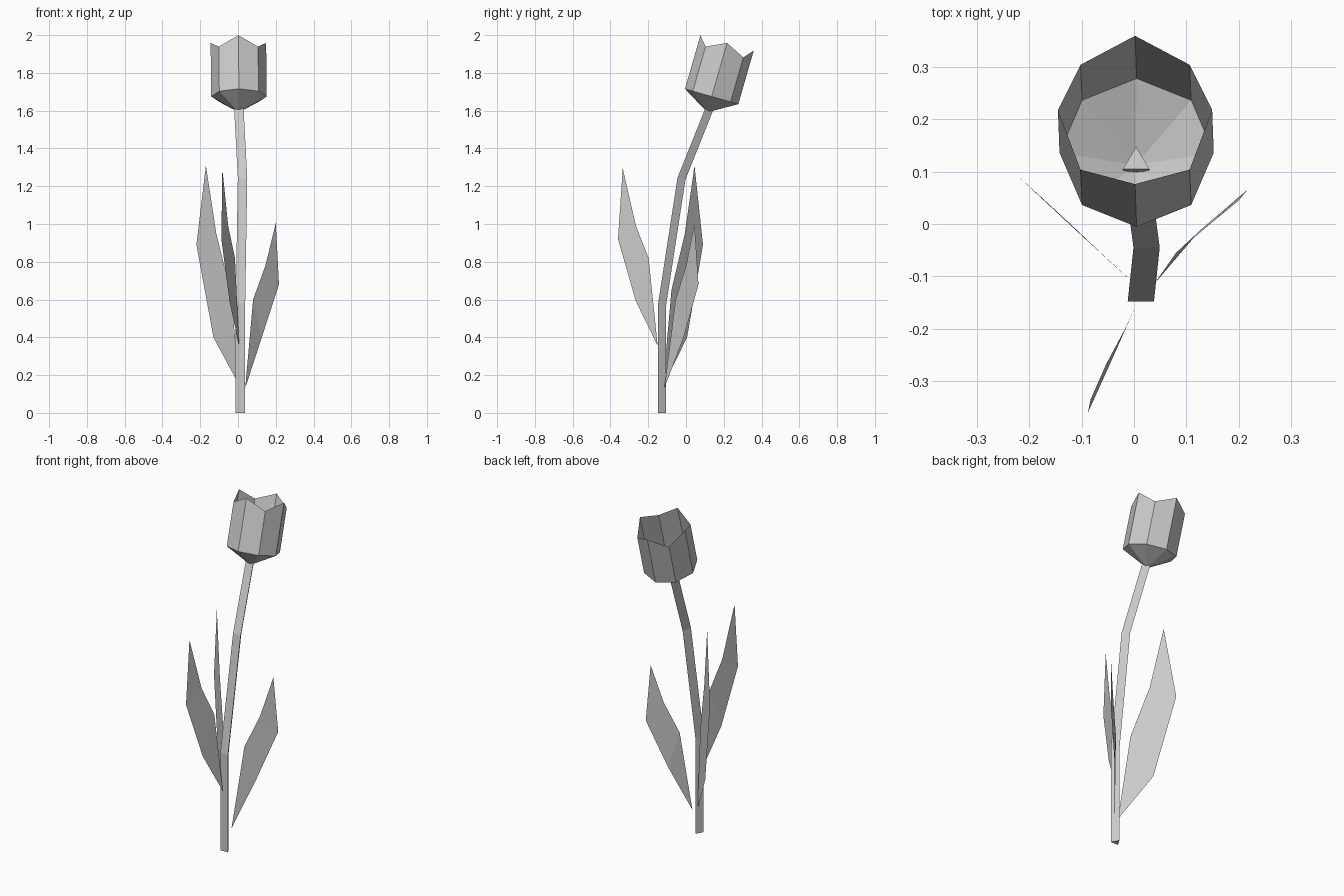
import bpy
from math import sin, cos, pi, radians
from mathutils import Vector, Matrix

if "Cube" in bpy.data.objects:
    bpy.data.objects.remove(bpy.data.objects["Cube"])


def add_mesh(name, verts, faces):
    mesh = bpy.data.meshes.new(name)
    mesh.from_pydata([tuple(v) for v in verts], [], faces)
    mesh.update()
    obj = bpy.data.objects.new(name, mesh)
    bpy.context.collection.objects.link(obj)
    return obj


def bridge(a, b, n):
    """Quads between two rings starting at indices a and b."""
    return [(a + i, a + (i + 1) % n, b + (i + 1) % n, b + i) for i in range(n)]


# Stem: triangular section swept along a bent path
path = [(0.013, -0.148, 0), (0.013, -0.148, 0.575),
        (0.024, -0.045, 1.245), (0.004, 0.105, 1.62)]
section = [(-0.025, 0, 0), (0.025, 0, 0), (0, 0.042, -0.01)]
verts = []
for k, p in enumerate(path):
    for s in section:
        verts.append(Vector(p) + Vector((s[0], s[1], s[2] if k else 0)))
faces = [(2, 1, 0), (9, 10, 11)]
for k in range(3):
    faces += bridge(3 * k, 3 * k + 3, 3)
add_mesh("stem", verts, faces)

# Flower cup: open octagonal bell with a zigzag rim, tilted backwards
R = 0.147
angles = [-pi / 2 + i * pi / 4 for i in range(8)]
verts = [Vector((R * cos(a), R * sin(a), 0)) for a in angles]
verts += [Vector((R * cos(a) - 0.003, R * sin(a), 0.245 if i % 2 else 0.295))
          for i, a in enumerate(angles)]
verts.append(Vector((-0.002, 0, -0.087)))
tilt = Matrix.Translation((0.005, 0.136, 1.675)) @ Matrix.Rotation(radians(-16), 4, 'X')
faces = bridge(0, 8, 8) + [((i + 1) % 8, i, 16) for i in range(8)]
add_mesh("flower_cup", [tilt @ v for v in verts], faces)

# Leaves: thin blades; outline runs base, outer edge, tip, inner edge
leaves = {
    "leaf_left": [(0.01, -0.122, 0.14), (-0.13, 0.006, 0.40), (-0.22, 0.09, 0.89),
                  (-0.17, 0.045, 1.31), (-0.115, -0.006, 0.95), (-0.04, -0.077, 0.65)],
    "leaf_front": [(0.006, -0.15, 0.355), (-0.045, -0.265, 0.59), (-0.088, -0.36, 0.92),
                   (-0.083, -0.335, 1.295), (-0.052, -0.265, 0.99), (-0.016, -0.198, 0.82)],
    "leaf_right": [(0.038, -0.115, 0.13), (0.126, -0.012, 0.40), (0.217, 0.066, 0.68),
                   (0.2, 0.045, 1.005), (0.145, 0.0, 0.78), (0.08, -0.055, 0.60)],
}
for name, outline in leaves.items():
    add_mesh(name, outline, [(0, 1, 5), (1, 2, 4, 5), (2, 3, 4)])
